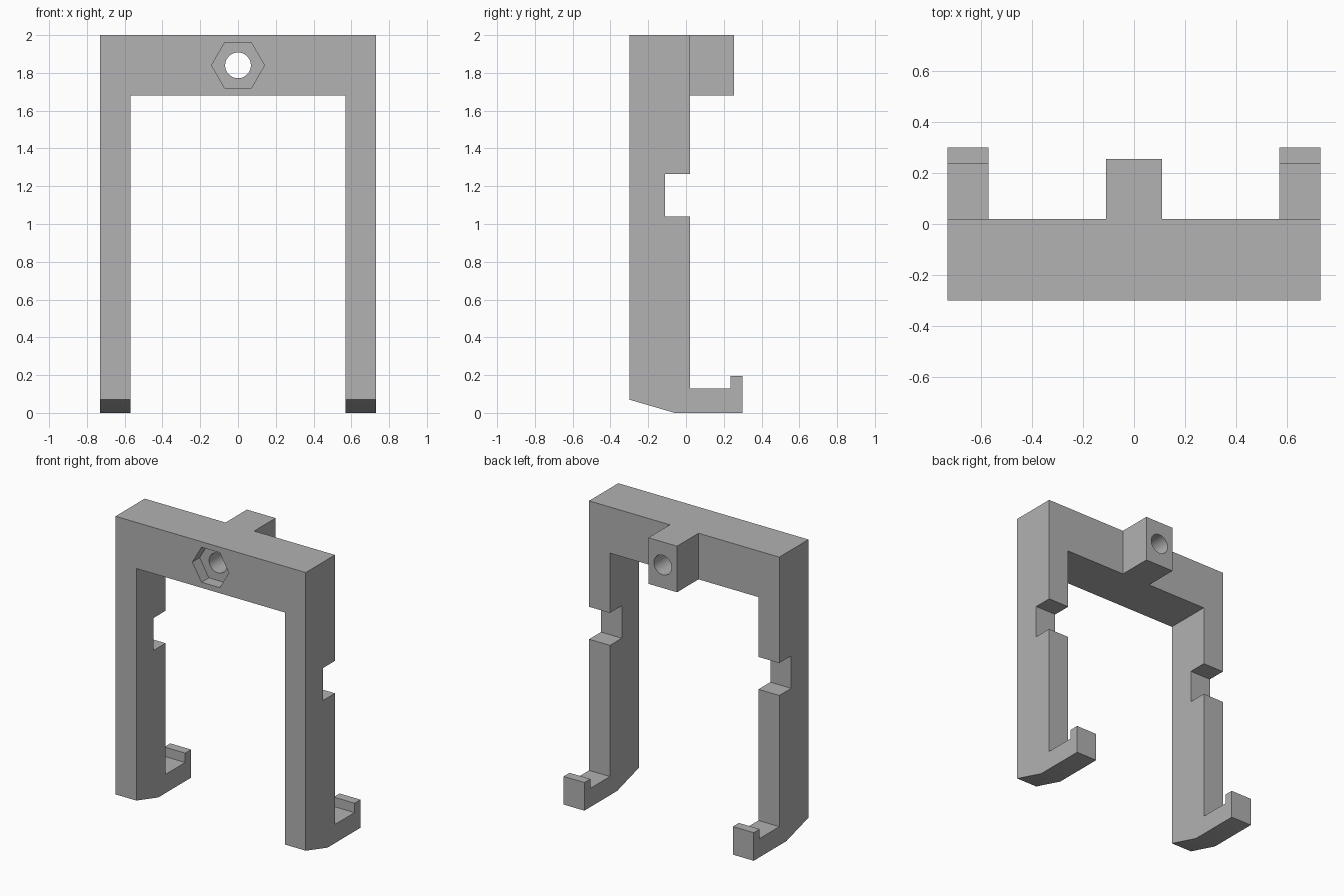
import bpy, bmesh, math
from mathutils import Vector

cube = bpy.data.objects.get("Cube")
if cube:
    bpy.data.objects.remove(cube, do_unlink=True)

grey = bpy.data.materials.new("plain grey")
grey.use_nodes = True
grey.diffuse_color = (0.445, 0.445, 0.445, 1)
grey.node_tree.nodes["Principled BSDF"].inputs["Base Color"].default_value = grey.diffuse_color


def prism(name, points, depth):
    """Extrude a closed outline of 3D points along the depth vector."""
    bm = bmesh.new()
    face = bm.faces.new([bm.verts.new(p) for p in points])
    ext = bmesh.ops.extrude_face_region(bm, geom=[face])
    top = [g for g in ext["geom"] if isinstance(g, bmesh.types.BMVert)]
    bmesh.ops.translate(bm, verts=top, vec=Vector(depth))
    bmesh.ops.recalc_face_normals(bm, faces=bm.faces)
    mesh = bpy.data.meshes.new(name)
    bm.to_mesh(mesh)
    bm.free()
    mesh.materials.append(grey)
    obj = bpy.data.objects.new(name, mesh)
    bpy.context.collection.objects.link(obj)
    return obj


def ring(sides, radius, y, z):
    """Regular polygon facing the front, with corners on the x axis."""
    return [(radius * math.cos(math.tau * i / sides), y,
             z + radius * math.sin(math.tau * i / sides)) for i in range(sides)]


def combine(target, tool, operation):
    bpy.context.view_layer.objects.active = target
    mod = target.modifiers.new(operation.title(), 'BOOLEAN')
    mod.operation, mod.solver, mod.object = operation, 'EXACT', tool
    bpy.ops.object.modifier_apply(modifier=mod.name)
    bpy.data.objects.remove(tool, do_unlink=True)


OUTER, INNER = 0.73, 0.57
FRONT, BACK = -0.30, 0.02
BAR_Z, TOP = 1.68, 2.0

# Crossbar with the square boss at the back
half = [(0.11, 0.255), (0.11, BACK), (0.65, BACK), (0.65, FRONT)]
outline = half + [(-x, y) for x, y in reversed(half)]
frame = prism("clamp_frame", [(x, y, BAR_Z) for x, y in outline], (0, 0, TOP - BAR_Z))

# Legs with a rear notch, a chamfered foot and an upturned hook
leg = [(FRONT, 0.07), (-0.06, 0), (0.30, 0), (0.30, 0.195), (0.235, 0.195),
       (0.235, 0.13), (BACK, 0.13), (BACK, 1.04), (-0.11, 1.04), (-0.11, 1.265),
       (BACK, 1.265), (BACK, TOP), (FRONT, TOP)]
for name, x in (("left_leg", INNER), ("right_leg", -OUTER)):
    combine(frame, prism(name, [(x, y, z) for y, z in leg], (OUTER - INNER, 0, 0)), 'UNION')

# Hexagonal nut pocket and the round bolt hole behind it
combine(frame, prism("nut_pocket", ring(6, 0.14, FRONT - 0.1, 1.84), (0, 0.18, 0)), 'DIFFERENCE')
combine(frame, prism("bolt_hole", ring(48, 0.068, FRONT - 0.1, 1.84), (0, 0.8, 0)), 'DIFFERENCE')

# Single material, smooth hole and crisp edges
frame.data.materials.clear()
frame.data.materials.append(grey)
bpy.ops.object.select_all(action='DESELECT')
frame.select_set(True)
bpy.context.view_layer.objects.active = frame
bpy.ops.object.shade_smooth_by_angle(angle=math.radians(30))
